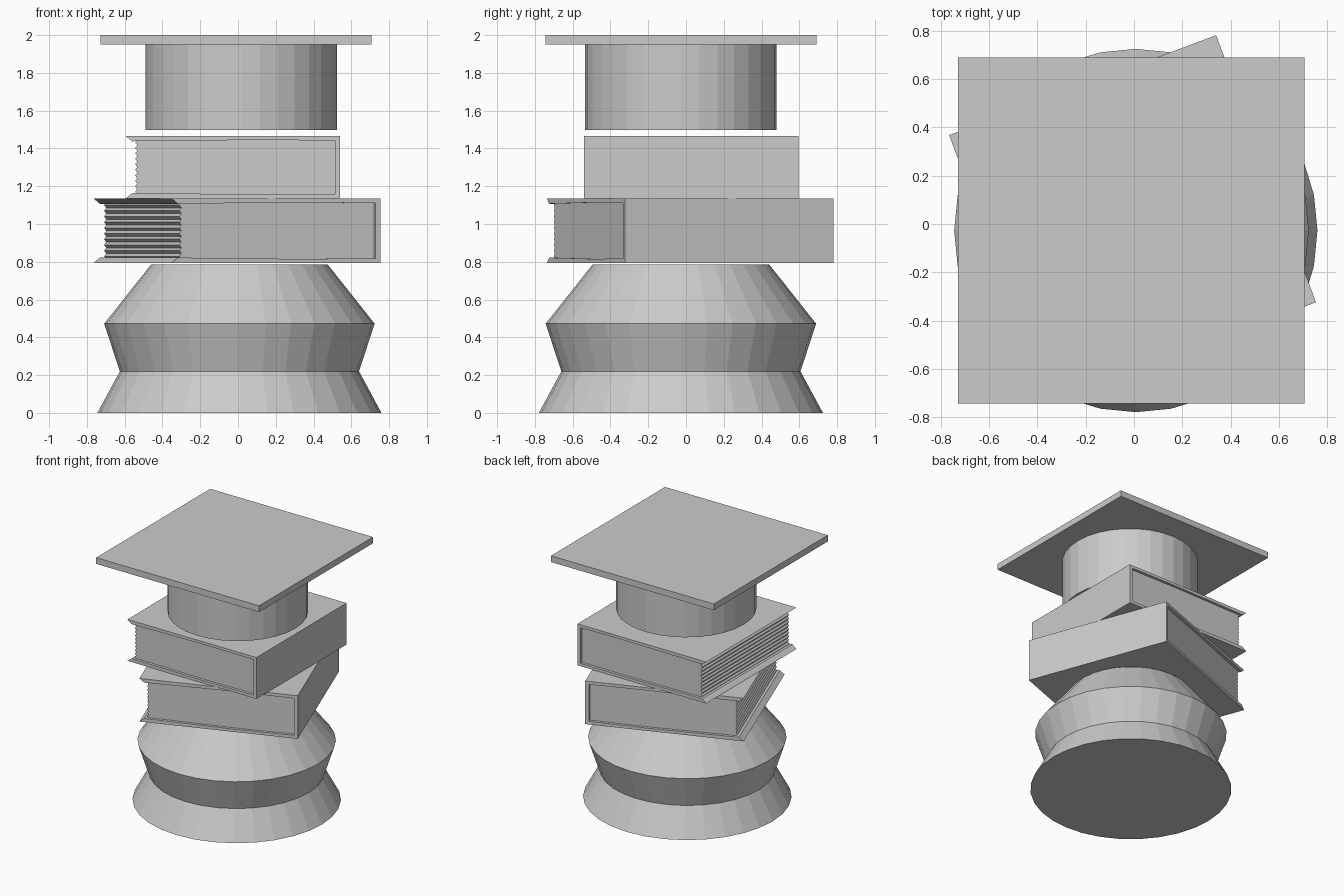
import bpy, bmesh, math

if "Cube" in bpy.data.objects:
    bpy.data.objects.remove(bpy.data.objects["Cube"])


def finish(name, bm, loc, rot=0.0, scale=1.0):
    bmesh.ops.recalc_face_normals(bm, faces=bm.faces)
    me = bpy.data.meshes.new(name)
    bm.to_mesh(me)
    bm.free()
    ob = bpy.data.objects.new(name, me)
    ob.location = loc
    ob.rotation_euler.z = rot
    ob.scale = (scale,) * 3
    bpy.context.collection.objects.link(ob)
    return ob


def lathe(name, profile, loc, sides=32):
    """Stack of (radius, z) rings, capped at both ends."""
    bm = bmesh.new()
    rings = [[bm.verts.new((r * math.cos(2 * math.pi * i / sides),
                            r * math.sin(2 * math.pi * i / sides), z))
              for i in range(sides)] for r, z in profile]
    for a, b in zip(rings, rings[1:]):
        for i in range(sides):
            j = (i + 1) % sides
            bm.faces.new((a[i], a[j], b[j], b[i]))
    bm.faces.new(rings[0])
    bm.faces.new(rings[-1])
    return finish(name, bm, loc)


def extrude_xz(name, outline, half, loc, rot, scale):
    """Outline in x/z, extruded along y from -half to +half."""
    bm = bmesh.new()
    f = bm.faces.new([bm.verts.new((x, -half, z)) for x, z in outline])
    ext = bmesh.ops.extrude_face_region(bm, geom=[f], use_keep_orig=True)
    verts = [v for v in ext["geom"] if isinstance(v, bmesh.types.BMVert)]
    bmesh.ops.translate(bm, verts=verts, vec=(0, 2 * half, 0))
    return finish(name, bm, loc, rot, scale)


def book(name, loc, rot=0.0, scale=1.0):
    h, w, t = 0.33, 0.5675, 0.024
    # cover: C-shaped section, fore edges bevelled on the inside
    cover = [(-w, 0), (w, 0), (w, h), (-w, h), (-w + 0.035, h - t - 0.004),
             (0.12, h - t + 0.003), (0.54, h - t), (0.54, t), (0.12, t - 0.003),
             (-w + 0.035, t + 0.004)]
    extrude_xz(name + "_cover", cover, w, loc, rot, scale)
    # pages: zigzag fore edge
    n = 10
    z0, z1 = t - 0.004, h - t + 0.004
    fore = [(-0.517 if i % 2 else -0.506, z1 + (z0 - z1) * i / (2 * n))
            for i in range(2 * n + 1)]
    extrude_xz(name + "_pages", [(0.545, z0), (0.545, z1)] + fore,
               w - 0.021, loc, rot, scale)


# pedestal
lathe("pedestal", [(0.752, 0), (0.633, 0.22), (0.716, 0.472), (0.468, 0.785)],
      (0.0075, -0.027, 0))

# two stacked books, the lower one larger and turned
book("lower_book", (-0.006, 0.022, 0.793), math.radians(20.5), 1.04)
book("upper_book", (-0.0275, 0.0275, 1.136))

# cap band and board
lathe("cap_band", [(0.507, 1.497), (0.507, 1.95)], (0.0175, -0.027, 0))
bm = bmesh.new()
bmesh.ops.create_cube(bm, size=1)
bmesh.ops.scale(bm, verts=bm.verts, vec=(1.434, 1.434, 0.05))
finish("cap_board", bm, (-0.011, -0.027, 1.975))
